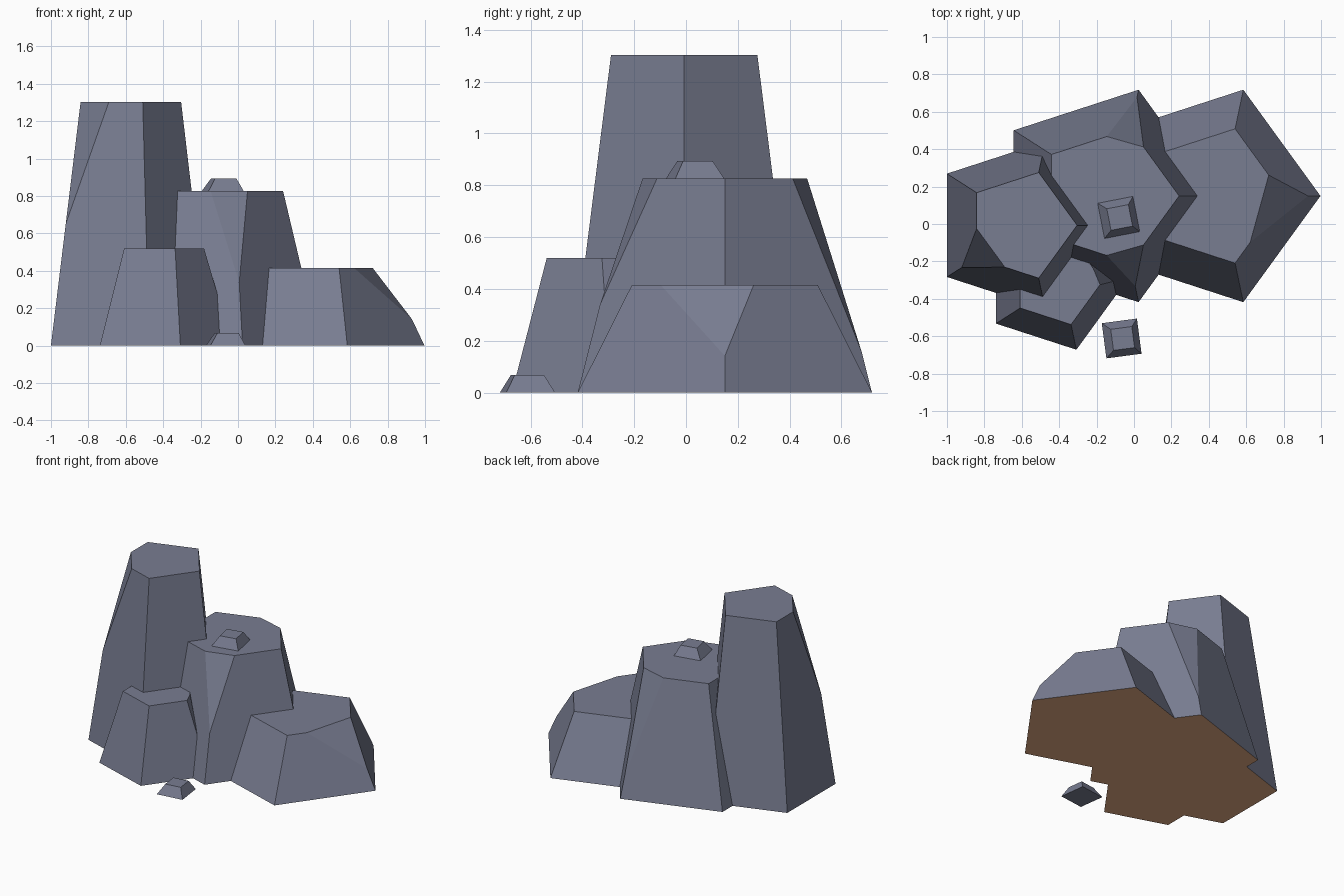
import bpy, bmesh
from math import cos, sin, pi, radians
from mathutils import Vector

if "Cube" in bpy.data.objects:
    bpy.data.objects.remove(bpy.data.objects["Cube"])

TAPER = 0.632   # top radius / base radius
SHIFT = 0.04    # small sideways drift of the top, as a share of the radius


def material(name, colour):
    mat = bpy.data.materials.new(name)
    mat.diffuse_color = (*colour, 1)
    mat.use_nodes = True
    mat.node_tree.nodes["Principled BSDF"].inputs["Base Color"].default_value = mat.diffuse_color
    return mat


stone = material("stone", (0.19, 0.205, 0.285))
earth = material("earth", (0.78, 0.42, 0.24))


def finish(name, bm, earthy):
    bmesh.ops.recalc_face_normals(bm, faces=bm.faces)
    bm.normal_update()
    if earthy:  # brown underside
        for f in bm.faces:
            f.material_index = int(f.normal.z < -0.9)
    mesh = bpy.data.meshes.new(name)
    bm.to_mesh(mesh)
    bm.free()
    mesh.materials.append(stone)
    mesh.materials.append(earth)
    obj = bpy.data.objects.new(name, mesh)
    bpy.context.collection.objects.link(obj)
    return obj


def ring(cx, cy, z, radius, sides, turn=0.0):
    return [Vector((cx + radius * cos(turn + 2 * pi * i / sides),
                    cy + radius * sin(turn + 2 * pi * i / sides), z))
            for i in range(sides)]


def rock(name, cx, cy, radius, height, cuts=None, sides=5, turn=0.0,
         z=0.0, taper=TAPER, shift=SHIFT):
    """Tapered prism. cuts: corner -> (share of edge to previous corner,
    share of edge to next corner, height share of the lowest point)."""
    cuts = cuts or {}
    low = ring(cx, cy, z, radius, sides, turn)
    high = ring(cx + shift * radius, cy, z + height, radius * taper, sides, turn)
    bm = bmesh.new()
    base = [bm.verts.new(p) for p in low]
    tops, mids = [], {}
    for i in range(sides):
        if i in cuts:
            before, after, level = cuts[i]
            pair = [bm.verts.new(high[i].lerp(high[i - 1], before)),
                    bm.verts.new(high[i].lerp(high[(i + 1) % sides], after))]
            mids[i] = bm.verts.new(low[i].lerp(high[i], level))
            bm.faces.new([mids[i]] + pair[::-1])
        else:
            pair = [bm.verts.new(high[i])]
        tops.append(pair)
    # side walls, running around any cut corner
    for i in range(sides):
        j = (i + 1) % sides
        wall = [base[i], base[j]]
        if j in mids:
            wall.append(mids[j])
        wall += [tops[j][0], tops[i][-1]]
        if i in mids:
            wall.append(mids[i])
        bm.faces.new(wall)
    bm.faces.new([v for pair in tops for v in pair])
    bm.faces.new(base[::-1])
    return finish(name, bm, sides == 5)


# Main boulders (five-sided columns with sliced corners)
rock("tall_rock", -0.62, -0.007, 0.47, 1.303, {3: (0.45, 0.455, 0.5)})
rock("middle_rock", -0.16, 0.15, 0.597, 0.826,
     {1: (0.27, 0.30, 0.19), 4: (0.30, 0.27, 0.41)})
rock("right_rock", 0.40, 0.15, 0.597, 0.415, {0: (0.69, 0.31, 0.34)})
rock("front_rock", -0.427, -0.306, 0.385, 0.52, {0: (0.08, 0.30, 0.5)})

# Pebbles (four-sided)
rock("ground_pebble", -0.066, -0.612, 0.134, 0.068, sides=4,
     turn=radians(52.5), taper=0.6, shift=0.04)
rock("upper_pebble", -0.082, 0.035, 0.138, 0.07, sides=4,
     turn=radians(56), z=0.823, taper=0.6, shift=0.04)
